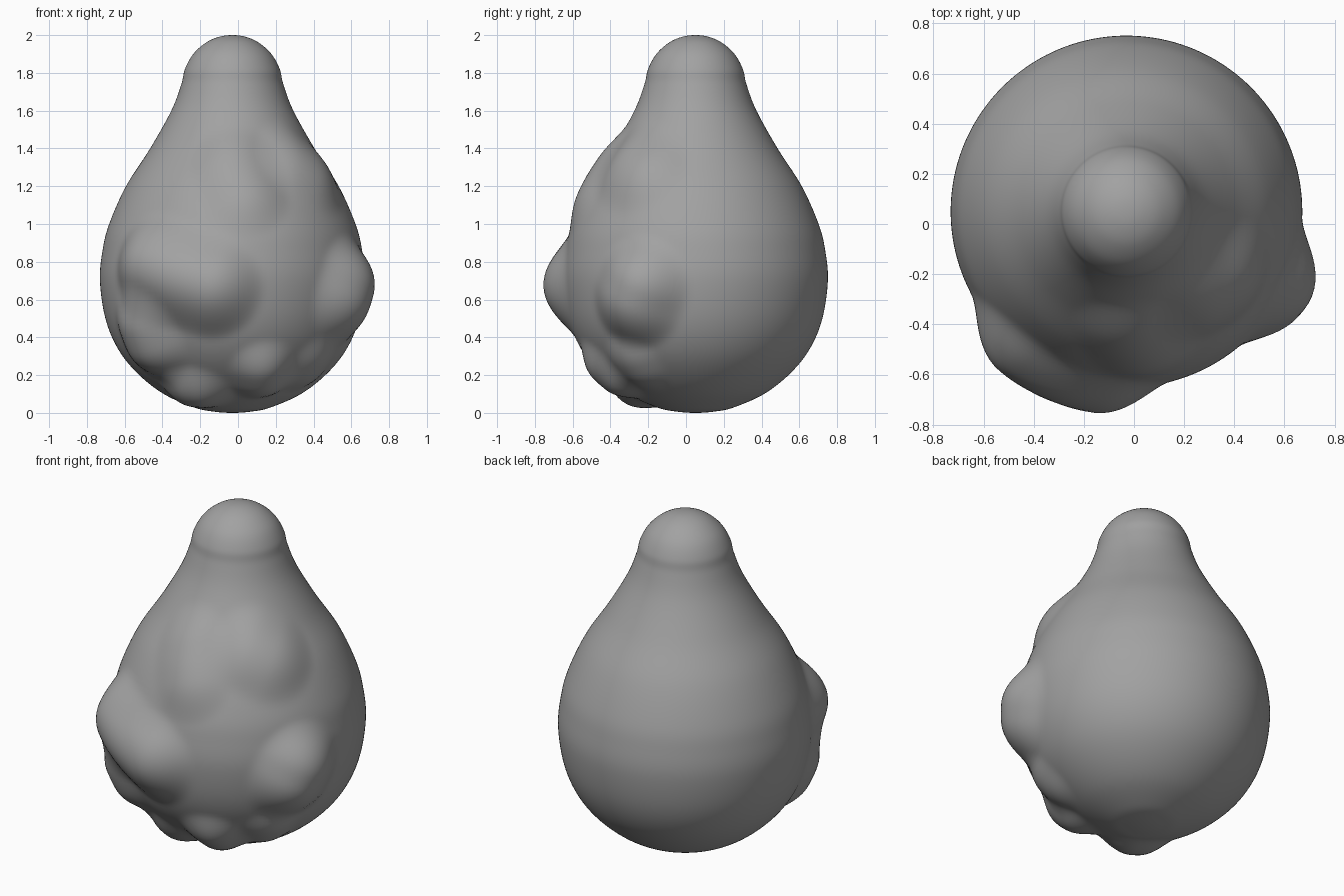
import bpy, bmesh, math
from mathutils import Vector

if "Cube" in bpy.data.objects:
    bpy.data.objects.remove(bpy.data.objects["Cube"])

AXIS = Vector((-0.03, 0.05, 0))

# Half outline of the pear shape: (radius, height)
PROFILE = [(0, 0), (0.1, 0.007), (0.2, 0.028), (0.363, 0.1), (0.503, 0.21),
           (0.606, 0.34), (0.672, 0.5), (0.701, 0.7), (0.687, 0.86), (0.652, 1.0),
           (0.563, 1.2), (0.435, 1.4), (0.323, 1.6), (0.27, 1.74), (0.251, 1.82),
           (0.207, 1.9), (0.14, 1.96), (0.07, 1.991), (0, 2)]

# Lumps: start point, end point, reach, height
LUMPS = [
    ((-0.46, -0.50, 0.78), (-0.15, -0.63, 0.67), 0.30, 0.115),  # big front ridge
    ((0.60, -0.25, 0.67), (0.58, -0.28, 0.60), 0.29, 0.115),    # right knob
    ((0.34, -0.31, 1.34), (0.38, -0.24, 1.28), 0.28, 0.055),    # upper right
    ((-0.02, -0.44, 1.33), (0.05, -0.54, 1.16), 0.25, 0.04),    # upper front
    ((-0.49, -0.38, 0.46), (-0.46, -0.36, 0.36), 0.25, 0.085),  # lower left
    ((-0.25, -0.27, 0.12), (-0.22, -0.28, 0.12), 0.22, 0.07),   # bottom left
    ((0.13, -0.43, 0.24), (0.14, -0.38, 0.18), 0.20, 0.065),    # bottom front
    ((0.40, -0.28, 0.27), (0.38, -0.26, 0.22), 0.19, 0.035),    # bottom right
]


def smooth_outline(pts, steps):
    """Catmull-Rom curve, mirrored past both poles so the ends stay round."""
    p = [Vector(q) for q in pts]
    p = [Vector((-p[1].x, p[1].y))] + p + [Vector((-p[-2].x, p[-2].y))]
    out = []
    for a, b, c, d in zip(p, p[1:], p[2:], p[3:]):
        for i in range(steps):
            t = i / steps
            out.append(0.5 * (2 * b + (c - a) * t + (2 * a - 5 * b + 4 * c - d) * t**2
                              + (3 * b - a - 3 * c + d) * t**3))
    return out + [p[-2]]


def segment_distance(p, a, b):
    ab = b - a
    t = max(0, min(1, (p - a).dot(ab) / ab.length_squared))
    return (p - a - ab * t).length


# Turned body
bm = bmesh.new()
verts = [bm.verts.new(AXIS + Vector((q.x, 0, q.y))) for q in smooth_outline(PROFILE, 7)]
edges = [bm.edges.new(pair) for pair in zip(verts, verts[1:])]
bmesh.ops.spin(bm, geom=verts + edges, cent=AXIS, axis=(0, 0, 1),
               angle=math.tau, steps=160, use_merge=False)
bmesh.ops.remove_doubles(bm, verts=bm.verts, dist=0.0003)
bmesh.ops.recalc_face_normals(bm, faces=bm.faces)
bm.normal_update()

# Raise the lumps along the surface normals
lumps = [(Vector(a), Vector(b), reach, h) for a, b, reach, h in LUMPS]
moves = []
for v in bm.verts:
    lift = 0
    for a, b, reach, h in lumps:
        d = segment_distance(v.co, a, b) / reach
        if d < 1:
            lift += h * (1 - d * d) ** 2
    moves.append((v, v.normal * lift))
for v, offset in moves:
    v.co += offset

mesh = bpy.data.meshes.new("lumpy_pear_body")
bm.to_mesh(mesh)
bm.free()
mesh.shade_smooth()
body = bpy.data.objects.new("lumpy_pear_body", mesh)
bpy.context.collection.objects.link(body)

# Dark grey
grey = bpy.data.materials.new("dark_grey")
grey.diffuse_color = (0.36, 0.36, 0.36, 1)
grey.use_nodes = True
grey.node_tree.nodes["Principled BSDF"].inputs["Base Color"].default_value = grey.diffuse_color
mesh.materials.append(grey)
